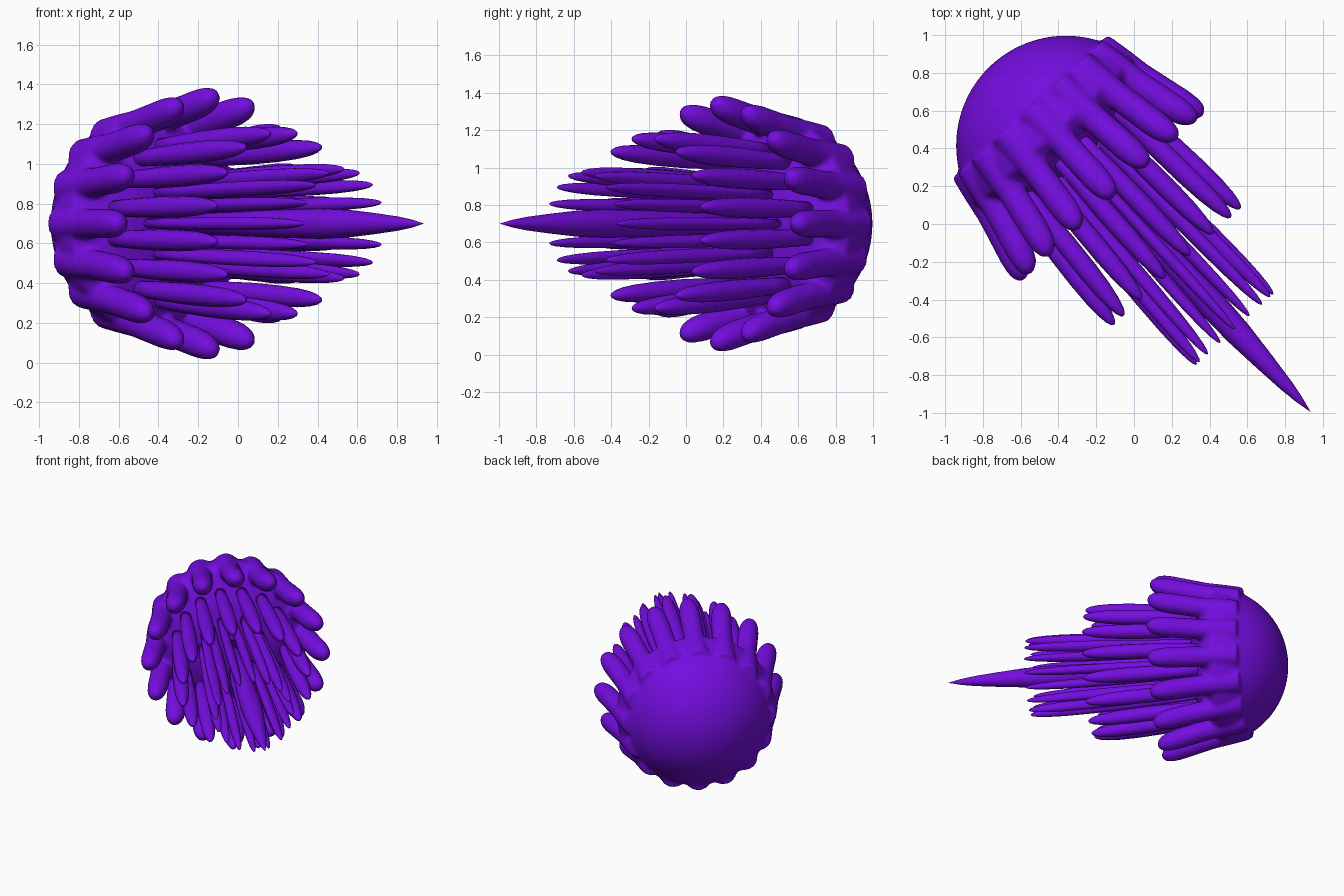
import bpy, bmesh, math
from mathutils import Vector, Matrix

if "Cube" in bpy.data.objects:
    bpy.data.objects.remove(bpy.data.objects["Cube"])

purple = bpy.data.materials.new("purple")
purple.diffuse_color = (0.175, 0.004, 0.74, 1)
purple.use_nodes = True
purple.node_tree.nodes["Principled BSDF"].inputs["Base Color"].default_value = purple.diffuse_color

# The body's long axis is horizontal and runs toward front right
CENTRE = Vector((-0.36, 0.415, 0.70))
AXIS = (Vector((0.935, -0.995, 0.70)) - CENTRE).normalized()
SIDE = Vector((0, 0, 1)).cross(AXIS)
UP = Vector((0, 0, 1))
R = 0.582


def place(a, u, v):
    return CENTRE + AXIS * a + SIDE * u + UP * v


def loft(bm, rings):
    """Skin a list of equal-length point rings and close both ends."""
    loops = [[bm.verts.new(p) for p in ring] for ring in rings]
    n = len(loops[0])
    for lo, hi in zip(loops, loops[1:]):
        for i in range(n):
            j = (i + 1) % n
            bm.faces.new((lo[i], lo[j], hi[j], hi[i]))
    bm.faces.new(list(reversed(loops[0])))
    bm.faces.new(loops[-1])


def lathe(bm, profile, n):
    loft(bm, [[place(a, r * math.cos(2 * math.pi * i / n), r * math.sin(2 * math.pi * i / n))
               for i in range(n)] for a, r in profile])


def tendril(bm, phi, start, end, tang, rad, widths, n=14):
    """Elliptical finger from start to end, both (along axis, radius)."""
    out = (math.cos(phi), math.sin(phi))
    rings = []
    for t, w in widths:
        a = start[0] + (end[0] - start[0]) * t
        r = start[1] + (end[1] - start[1]) * t
        ring = []
        for i in range(n):
            q = 2 * math.pi * i / n
            dr, dt = r + rad * w * math.cos(q), tang * w * math.sin(q)
            ring.append(place(a, out[0] * dr - out[1] * dt, out[1] * dr + out[0] * dt))
        rings.append(ring)
    loft(bm, rings)


def finish(bm, name):
    bmesh.ops.recalc_face_normals(bm, faces=bm.faces)
    mesh = bpy.data.meshes.new(name)
    bm.to_mesh(mesh)
    bm.free()
    mesh.materials.append(purple)
    for p in mesh.polygons:
        p.use_smooth = True
    ob = bpy.data.objects.new(name, mesh)
    bpy.context.collection.objects.link(ob)
    return ob


STEP = math.pi / 8
BLUNT = [(0, 1.25), (0.2, 1.15), (0.4, 1.0), (0.6, 1.0), (0.78, 1.0), (0.87, 0.92),
         (0.94, 0.74), (0.98, 0.46), (1, 0.12)]
SLIM = [(0, 0.7), (0.2, 0.85), (0.45, 1.0), (0.65, 1.0), (0.8, 0.9), (0.9, 0.72),
        (0.96, 0.5), (0.99, 0.28), (1, 0.08)]

# Round head with a flattened front, blended with the outer ring of short tendrils
bm = bmesh.new()
profile = [(-R * math.cos(math.radians(d)), R * math.sin(math.radians(d))) for d in range(1, 82, 4)]
profile += [(-0.04, 0.54), (0.0, 0.49), (0.04, 0.42), (0.08, 0.32), (0.11, 0.18), (0.12, 0.01)]
lathe(bm, profile, 64)
for k in range(16):
    tendril(bm, k * STEP, (-0.28, 0.465), (0.375, 0.637), 0.076, 0.077, BLUNT)
head = finish(bm, "head_with_outer_tendrils")
remesh = head.modifiers.new("blend", 'REMESH')
remesh.mode = 'VOXEL'
remesh.voxel_size = 0.013
remesh.use_smooth_shade = True
smooth = head.modifiers.new("soften", 'SMOOTH')
smooth.factor = 0.5
smooth.iterations = 8

# Middle ring, offset by half a step
bm = bmesh.new()
for k in range(16):
    tendril(bm, (k + 0.5) * STEP, (-0.02, 0.39), (0.87, 0.462), 0.054, 0.055, SLIM)
finish(bm, "middle_tendrils")

# Inner ring of long thin tendrils
bm = bmesh.new()
for k in range(16):
    tendril(bm, k * STEP, (0.03, 0.21), (1.32, 0.275), 0.034, 0.042, SLIM)
finish(bm, "inner_tendrils")

# Central pointed spike
bm = bmesh.new()
lathe(bm, [(0.05, 0.05), (0.5, 0.058), (0.9, 0.072), (1.15, 0.077), (1.35, 0.07), (1.55, 0.053),
           (1.72, 0.036), (1.82, 0.021), (1.912, 0.001)], 24)
finish(bm, "central_spike")
